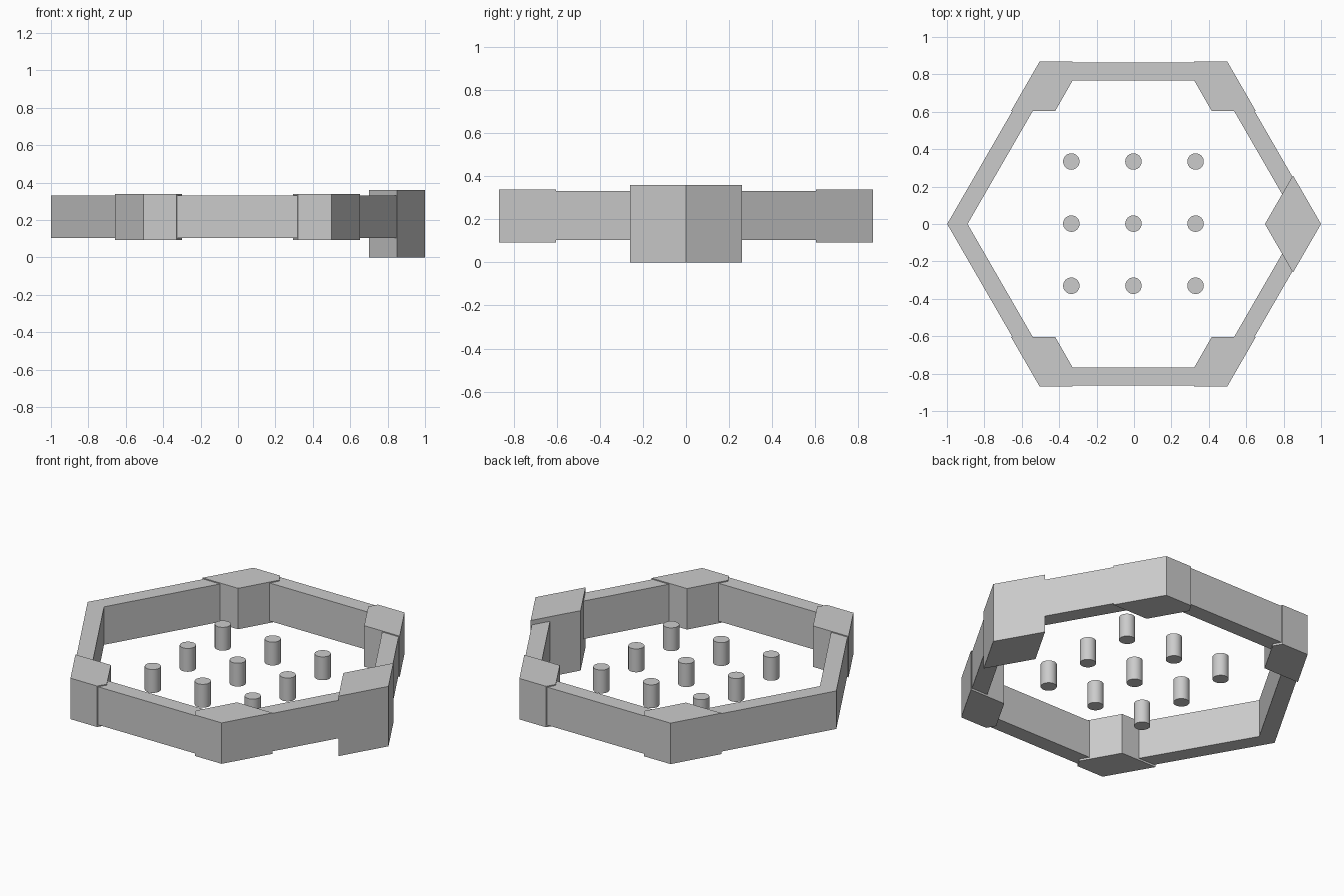
import bpy, bmesh, math

if "Cube" in bpy.data.objects:
    bpy.data.objects.remove(bpy.data.objects["Cube"], do_unlink=True)

CX = -0.003  # centre line of the ring

grey = bpy.data.materials.new("plain_grey")
grey.use_nodes = True
colour = (0.6, 0.6, 0.6, 1)
grey.diffuse_color = colour
grey.node_tree.nodes["Principled BSDF"].inputs["Base Color"].default_value = colour


def add_object(name, bm):
    bmesh.ops.recalc_face_normals(bm, faces=bm.faces)
    mesh = bpy.data.meshes.new(name)
    bm.to_mesh(mesh)
    bm.free()
    mesh.materials.append(grey)
    obj = bpy.data.objects.new(name, mesh)
    bpy.context.collection.objects.link(obj)
    return obj


def prism(name, outline, z0, z1):
    """Extrude a flat outline upwards."""
    bm = bmesh.new()
    face = bm.faces.new([bm.verts.new((x, y, z0)) for x, y in outline])
    top = bmesh.ops.extrude_face_region(bm, geom=[face])["geom"]
    verts = [v for v in top if isinstance(v, bmesh.types.BMVert)]
    bmesh.ops.translate(bm, verts=verts, vec=(0, 0, z1 - z0))
    return add_object(name, bm)


def hex_loop(bm, radius, z):
    angles = [math.radians(60 * i) for i in range(6)]
    return [bm.verts.new((CX + radius * math.cos(a), radius * math.sin(a), z))
            for a in angles]


# Hexagonal wall ring
bm = bmesh.new()
loops = [hex_loop(bm, r, z) for r, z in
         ((0.996, 0.104), (0.996, 0.332), (0.887, 0.332), (0.887, 0.104))]
for a, b in zip(loops, loops[1:] + loops[:1]):
    for i in range(6):
        j = (i + 1) % 6
        bm.faces.new((a[i], a[j], b[j], b[i]))
add_object("wall_ring", bm)

# Four mirrored corner blocks
corner = [(0.502, 0.868), (0.325, 0.868), (0.296, 0.818), (0.419, 0.603), (0.655, 0.603)]
for sx, side in ((1, "left"), (-1, "right")):
    for sy, end in ((1, "back"), (-1, "front")):
        prism(f"corner_block_{end}_{side}",
              [(CX + sx * x, sy * y) for x, y in corner], 0.092, 0.338)

# Taller diamond block at the side
prism("diamond_block", [(0.7, 0), (0.85, -0.26), (1, 0), (0.85, 0.26)], 0, 0.36)

# Grid of pins inside the ring
for row in (-1, 0, 1):
    for col in (-1, 0, 1):
        bpy.ops.mesh.primitive_cylinder_add(
            vertices=32, radius=0.044, depth=0.14,
            location=(CX + col * 0.332, 0.002 + row * 0.332, 0.18))
        pin = bpy.context.object
        pin.name = f"pin_{row + 2}_{col + 2}"
        pin.data.materials.append(grey)
        bpy.ops.object.shade_smooth_by_angle()
